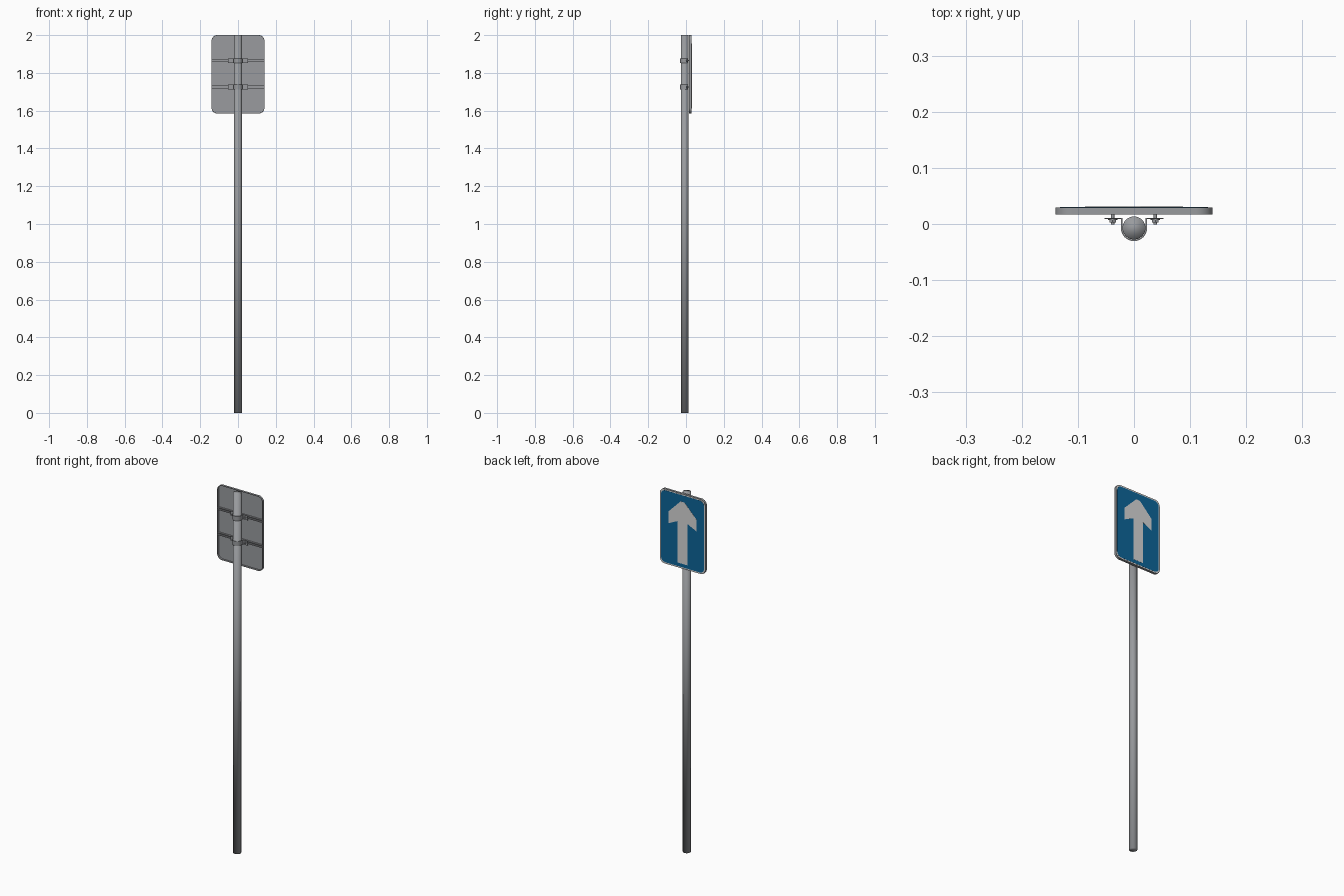
import bpy, bmesh, math
from mathutils import Matrix, Vector

if "Cube" in bpy.data.objects:
    bpy.data.objects.remove(bpy.data.objects["Cube"])


def material(name, rgb):
    m = bpy.data.materials.new(name)
    m.diffuse_color = (*rgb, 1)
    m.use_nodes = True
    m.node_tree.nodes["Principled BSDF"].inputs["Base Color"].default_value = m.diffuse_color
    return m


GREY = material("galvanised grey", (0.32, 0.33, 0.345))
WHITE = material("sign white", (0.68, 0.68, 0.68))
BLUE = material("sign blue", (0.004, 0.13, 0.32))

POLE_Y, POLE_R = -0.007, 0.0205
SIGN_Z, SIGN_W, SIGN_H = 1.7925, 0.28, 0.415
BACK_Y, FACE_Y = 0.017, 0.0292


def finish(name, bm, mat, smooth_angle=None):
    bmesh.ops.recalc_face_normals(bm, faces=bm.faces)
    me = bpy.data.meshes.new(name)
    bm.to_mesh(me)
    bm.free()
    me.materials.append(mat)
    ob = bpy.data.objects.new(name, me)
    bpy.context.collection.objects.link(ob)
    if smooth_angle:
        bpy.context.view_layer.objects.active = ob
        ob.select_set(True)
        bpy.ops.object.shade_smooth_by_angle(angle=math.radians(smooth_angle))
        ob.select_set(False)
    return ob


def extrude_profile(name, points, offset, mat, smooth=None):
    """Fill a closed 3D outline and push it along offset."""
    bm = bmesh.new()
    face = bm.faces.new([bm.verts.new(p) for p in points])
    new = bmesh.ops.extrude_face_region(bm, geom=[face], use_keep_orig=True)["geom"]
    bmesh.ops.translate(bm, vec=offset, verts=[g for g in new if isinstance(g, bmesh.types.BMVert)])
    return finish(name, bm, mat, smooth)


def rounded_rect(inset, radius, y, n=8):
    w, h = SIGN_W / 2 - inset - radius, SIGN_H / 2 - inset - radius
    pts = []
    for q, (sx, sz) in enumerate([(1, 1), (-1, 1), (-1, -1), (1, -1)]):
        for i in range(n + 1):
            a = (q + i / n) * math.pi / 2
            pts.append(Vector((sx * w + radius * math.cos(a), y,
                               SIGN_Z + sz * h + radius * math.sin(a))))
    return pts


def rod(name, x, y0, y1, z, r, sides):
    bm = bmesh.new()
    mat = Matrix.Translation((x, (y0 + y1) / 2, z)) @ Matrix.Rotation(math.pi / 2, 4, 'X')
    bmesh.ops.create_cone(bm, cap_ends=True, segments=sides, radius1=r, radius2=r,
                          depth=y1 - y0, matrix=mat)
    return finish(name, bm, GREY, 40 if sides > 6 else None)


# Pole, shaded smooth over its end caps
bm = bmesh.new()
bmesh.ops.create_cone(bm, cap_ends=True, segments=32, radius1=POLE_R, radius2=POLE_R,
                      depth=2, matrix=Matrix.Translation((0, POLE_Y, 1)))
for f in bm.faces:
    f.smooth = True
finish("pole", bm, GREY)

# Sign tray: rounded panel with a rim folded to the back
bm = bmesh.new()
loops = [[bm.verts.new(p) for p in rounded_rect(i, r, y)] for i, r, y in (
    (0, 0.03, FACE_Y), (0, 0.03, BACK_Y), (0.003, 0.027, BACK_Y), (0.003, 0.027, FACE_Y - 0.002))]
bm.faces.new(loops[0])
bm.faces.new(loops[-1])
for a, b in zip(loops, loops[1:]):
    for i in range(len(a)):
        j = (i + 1) % len(a)
        bm.faces.new((a[i], a[j], b[j], b[i]))
finish("sign_tray", bm, GREY, 40)

# Printed face: white border, blue field, white arrow as thin plates
extrude_profile("white_border", rounded_rect(0.003, 0.027, FACE_Y - 0.0005), (0, 0.0011, 0), WHITE)
extrude_profile("blue_field", rounded_rect(0.008, 0.027, FACE_Y), (0, 0.0012, 0), BLUE)
half = [(0.012, 1.956), (0.087, 1.88), (0.087, 1.815), (0.03, 1.842), (0.03, 1.612)]
outline = half + [(-x, z) for x, z in reversed(half)]
extrude_profile("arrow", [(x, FACE_Y + 0.0006, z) for x, z in outline], (0, 0.0012, 0), WHITE)

# Clamp strap profile: ear, bend, arc round the front of the pole, mirrored
t = 0.0025
R_IN, R_OUT = POLE_R + 0.0004, POLE_R + 0.003
arc = [math.pi * (1 + i / 20) for i in range(21)]
outer = [(R_OUT * math.cos(a), POLE_Y + R_OUT * math.sin(a)) for a in arc]
inner = [(R_IN * math.cos(a), POLE_Y + R_IN * math.sin(a)) for a in reversed(arc)]
EAR_Y = 0.0085
strap = ([(-0.053, EAR_Y + t), (-0.053, EAR_Y), (-R_OUT, EAR_Y)] + outer
         + [(R_OUT, EAR_Y), (0.053, EAR_Y), (0.053, EAR_Y + t), (R_IN, EAR_Y + t)]
         + inner + [(-R_IN, EAR_Y + t)])

for level, z in (("upper", 1.865), ("lower", 1.725)):
    # Channel rail across the back: two lips with a recessed web
    d, w = BACK_Y + 0.0003, 0.0075
    rail = [(FACE_Y - 0.001, w), (d, w), (d, 0.003), (d + 0.006, 0.003)]
    rail += [(y, -v) for y, v in reversed(rail)]
    extrude_profile(level + "_rail", [(-0.137, y, z + v) for y, v in rail], (0.274, 0, 0), GREY)

    extrude_profile(level + "_clamp", [(x, y, z - 0.0125) for x, y in strap], (0, 0, 0.025), GREY, 30)
    for side, x in (("left", -0.038), ("right", 0.038)):
        tag = f"{level}_{side}_"
        rod(tag + "bolt", x, -0.001, 0.024, z, 0.003, 12)
        rod(tag + "nut", x, 0.003, 0.0072, z, 0.0065, 6)
        rod(tag + "washer", x, 0.0072, 0.0086, z, 0.0085, 16)
